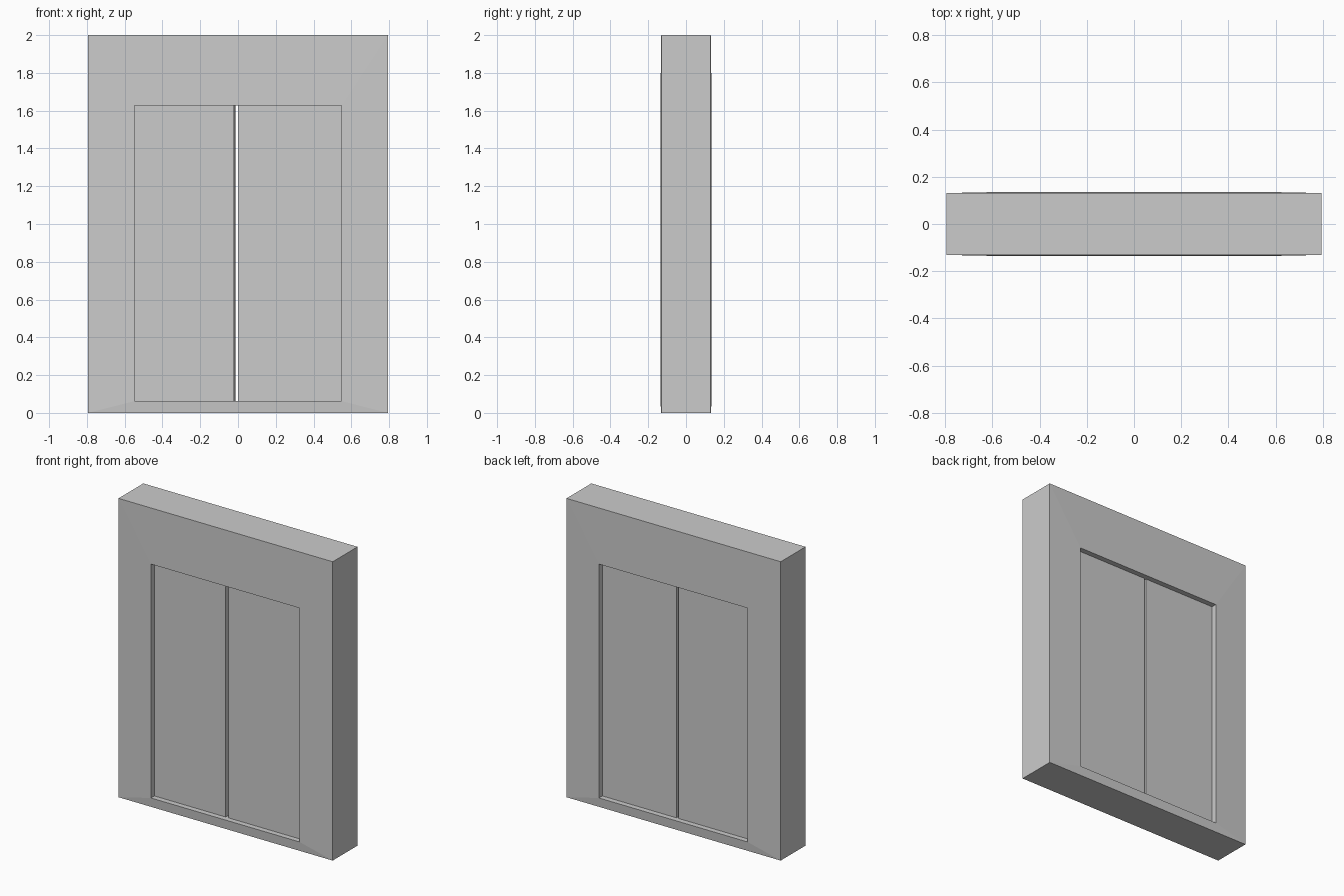
import bpy
import bmesh

if "Cube" in bpy.data.objects:
    bpy.data.objects.remove(bpy.data.objects["Cube"])


def make_object(name, bm):
    bmesh.ops.recalc_face_normals(bm, faces=bm.faces)
    mesh = bpy.data.meshes.new(name)
    bm.to_mesh(mesh)
    bm.free()
    obj = bpy.data.objects.new(name, mesh)
    bpy.context.collection.objects.link(obj)
    return obj


def ring(bm, x, z0, z1, y):
    return [bm.verts.new(p) for p in
            ((-x, y, z0), (x, y, z0), (x, y, z1), (-x, y, z1))]


def prism(name, outline, z0, z1):
    """Extrude a plan outline (x, y) from z0 to z1."""
    bm = bmesh.new()
    face = bm.faces.new([bm.verts.new((x, y, z0)) for x, y in outline])
    top = bmesh.ops.extrude_face_region(bm, geom=[face])["geom"]
    verts = [g for g in top if isinstance(g, bmesh.types.BMVert)]
    bmesh.ops.translate(bm, verts=verts, vec=(0, 0, z1 - z0))
    return make_object(name, bm)


HALF_W, HEIGHT, EDGE_Y = 0.793, 2.0, 0.131
OPEN_X, OPEN_Z0, OPEN_Z1, RIM_Y = 0.549, 0.062, 1.627, 0.136
DOOR_Y = 0.10

# Door surround: faces swell slightly towards the opening rim
bm = bmesh.new()
loops = [ring(bm, HALF_W, 0, HEIGHT, -EDGE_Y),
         ring(bm, OPEN_X, OPEN_Z0, OPEN_Z1, -RIM_Y),
         ring(bm, OPEN_X, OPEN_Z0, OPEN_Z1, RIM_Y),
         ring(bm, HALF_W, 0, HEIGHT, EDGE_Y)]
for a, b in zip(loops, loops[1:] + loops[:1]):
    for i in range(4):
        j = (i + 1) % 4
        bm.faces.new((a[i], a[j], b[j], b[i]))
make_object("door_surround", bm)

# Two sliding door leaves, recessed on both sides, with a narrow gap
prism("left_door", [(-OPEN_X, -DOOR_Y), (-0.021, -DOOR_Y),
                    (-0.014, DOOR_Y), (-OPEN_X, DOOR_Y)], OPEN_Z0, OPEN_Z1)
prism("right_door", [(0.0, -DOOR_Y), (OPEN_X, -DOOR_Y),
                     (OPEN_X, DOOR_Y), (0.0, DOOR_Y)], OPEN_Z0, OPEN_Z1)
